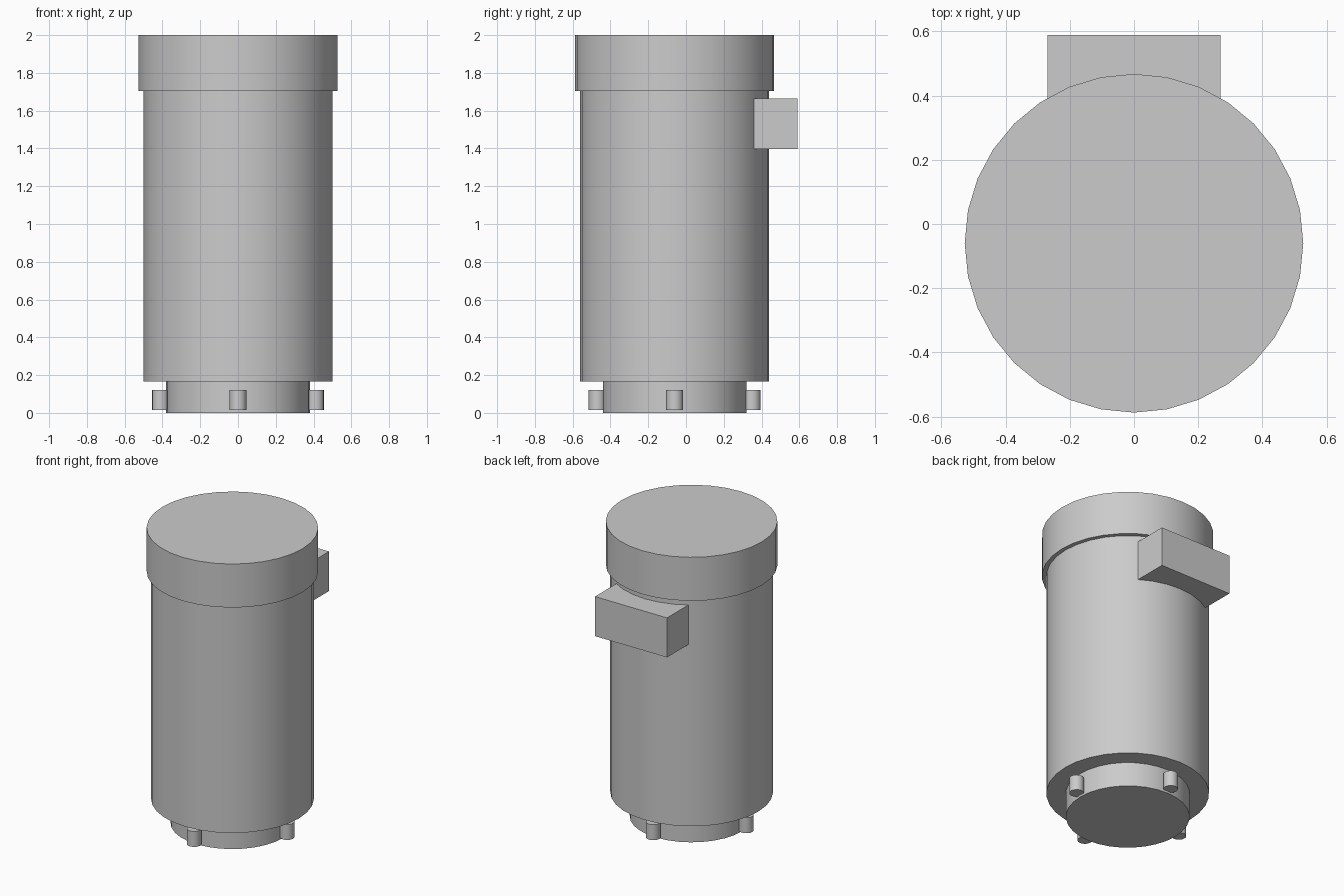
import bpy
import math

cube = bpy.data.objects.get("Cube")
if cube:
    bpy.data.objects.remove(cube, do_unlink=True)

AXIS_Y = -0.06  # centre line of the round parts

grey = bpy.data.materials.new("plain grey")
grey.use_nodes = True
COLOUR = (0.6, 0.6, 0.6, 1)
grey.diffuse_color = COLOUR
grey.node_tree.nodes["Principled BSDF"].inputs["Base Color"].default_value = COLOUR


def finish(name):
    obj = bpy.context.object
    obj.name = name
    obj.data.materials.append(grey)
    return obj


def cylinder(name, radius, bottom, top, x=0, y=AXIS_Y, sides=32):
    bpy.ops.mesh.primitive_cylinder_add(
        vertices=sides, radius=radius, depth=top - bottom,
        location=(x, y, (bottom + top) / 2))
    finish(name)
    bpy.ops.object.shade_smooth_by_angle(angle=math.radians(35))


# Stacked round parts
cylinder("base_plug", 0.38, 0, 0.165)
cylinder("main_body", 0.5, 0.165, 1.705)
cylinder("top_cap", 0.527, 1.705, 2)

# Four pegs around the base
for i, side in enumerate(("left", "back", "right", "front")):
    angle = i * math.pi / 2
    cylinder(side + "_peg", 0.045, 0.015, 0.12,
             0.41 * math.cos(angle), AXIS_Y + 0.41 * math.sin(angle), 16)

# Block on the back
bpy.ops.mesh.primitive_cube_add(size=1, location=(0, 0.474, 1.53))
block = finish("back_block")
block.scale = (0.54, 0.23, 0.268)
bpy.ops.object.transform_apply(location=False, rotation=False, scale=True)
